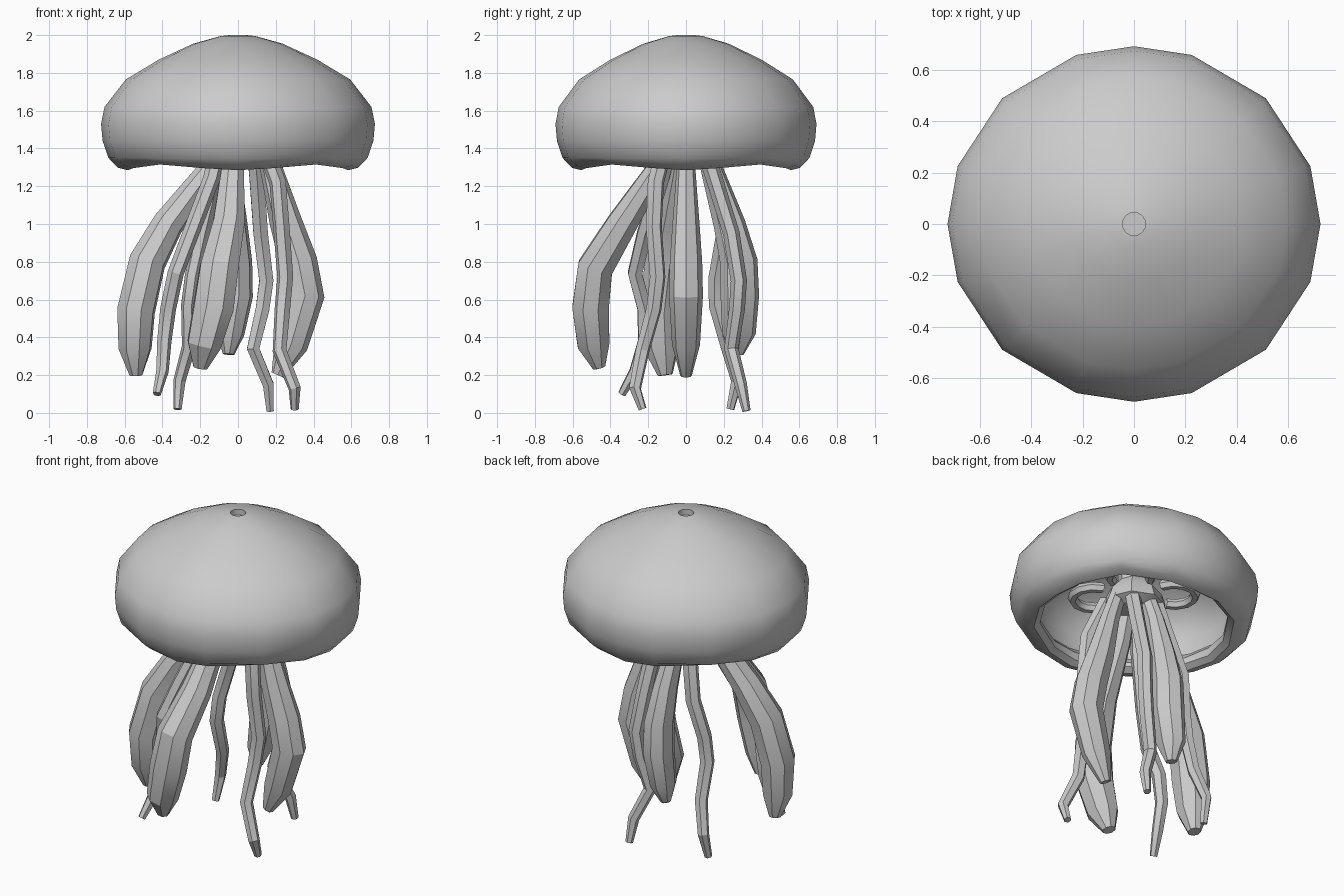
import bpy, bmesh, math
from mathutils import Vector

if "Cube" in bpy.data.objects:
    bpy.data.objects.remove(bpy.data.objects["Cube"])

mat = bpy.data.materials.new("pale_grey")
mat.diffuse_color = (0.6, 0.6, 0.6, 1)
mat.use_nodes = True
mat.node_tree.nodes["Principled BSDF"].inputs["Base Color"].default_value = mat.diffuse_color


def finish(name, bm, angle):
    bmesh.ops.remove_doubles(bm, verts=bm.verts, dist=1e-5)
    bmesh.ops.recalc_face_normals(bm, faces=bm.faces)
    me = bpy.data.meshes.new(name)
    bm.to_mesh(me)
    bm.free()
    me.materials.append(mat)
    ob = bpy.data.objects.new(name, me)
    bpy.context.collection.objects.link(ob)
    bpy.ops.object.select_all(action='DESELECT')
    ob.select_set(True)
    bpy.context.view_layer.objects.active = ob
    bpy.ops.object.shade_smooth_by_angle(angle=math.radians(angle))
    return ob


def skin(bm, rings, cap=True):
    loops = [[bm.verts.new(p) for p in r] for r in rings]
    n = len(loops[0])
    for a, b in zip(loops, loops[1:]):
        for i in range(n):
            j = (i + 1) % n
            bm.faces.new((a[i], a[j], b[j], b[i]))
    if cap:
        bm.faces.new(loops[0])
        bm.faces.new(loops[-1])


def tube(name, path, sizes, n, angle=25):
    """Tapered limb; sizes are half widths (across, outward) at each path point."""
    pts = [Vector(p) for p in path]
    az = math.atan2(pts[-2].y, pts[-2].x)
    side0 = Vector((-math.sin(az), math.cos(az), 0))
    rings = []
    for k, p in enumerate(pts):
        t = (pts[min(k + 1, len(pts) - 1)] - pts[max(k - 1, 0)]).normalized()
        side = (side0 - t * side0.dot(t)).normalized()
        out = t.cross(side)
        w, d = sizes[k]
        rings.append([p + side * w * math.cos(math.tau * i / n) + out * d * math.sin(math.tau * i / n)
                      for i in range(n)])
    bm = bmesh.new()
    skin(bm, rings)
    return finish(name, bm, angle)


# bell: hollow 16-sided dome with a rolled, gently scalloped rim and a small dimple on top
quarter = [0, 19, 45, 72]
angles = quarter + [90] + [180 - a for a in reversed(quarter)]
angles += [360 - a for a in reversed(angles[1:-1])]
profile = [(0.045, 1.965), (0.045, 2.0), (0.09, 1.995), (0.23, 1.955), (0.41, 1.87), (0.58, 1.765),
           (0.69, 1.62), (0.708, 1.53), (0.70, 1.44), (0.67, 1.35), (0.62, 1.298), (0.57, 1.285),
           (0.535, 1.31), (0.535, 1.36), (0.585, 1.41), (0.59, 1.51), (0.55, 1.62), (0.45, 1.71),
           (0.28, 1.79), (0.1, 1.83)]
bm = bmesh.new()
rings = []
for r, z in profile:
    k = 0 if r < 0.05 else 1
    lift = 0.03 if z < 1.34 else 0
    rings.append([(r * (1 + 0.024 * k) * math.cos(math.radians(a)),
                   r * (1 - 0.024 * k) * math.sin(math.radians(a)),
                   z + lift * math.sin(math.radians(2 * a)) ** 2) for a in angles])
skin(bm, rings)
finish("bell", bm, 40)

# central stalk and hub under the dome
bm = bmesh.new()
skin(bm, [[(r * math.cos(math.tau * i / 8), r * math.sin(math.tau * i / 8), z) for i in range(8)]
          for r, z in [(0.12, 1.40), (0.18, 1.43), (0.16, 1.50), (0.09, 1.58), (0.10, 1.84)]])
finish("hub", bm, 25)

# four horseshoe loops around the hub
for q in range(4):
    c = math.radians(45 + 90 * q)
    u, v = Vector((math.cos(c), math.sin(c), 0)), Vector((-math.sin(c), math.cos(c), 0))
    rings = []
    for s in range(9):
        a = math.radians(-120 + 30 * s)
        d = u * math.cos(a) + v * math.sin(a)
        mid = u * 0.23 + d * 0.12 + Vector((0, 0, 1.50))
        rings.append([mid + (d * math.cos(math.tau * i / 6) + Vector((0, 0, 1)) * math.sin(math.tau * i / 6)) * 0.03
                      for i in range(6)])
    bm = bmesh.new()
    skin(bm, rings)
    finish(f"loop_{q + 1}", bm, 40)

# four broad leaf-shaped arms
leaf = [(0.055, 0.05), (0.065, 0.06), (0.09, 0.085), (0.11, 0.1), (0.115, 0.103), (0.095, 0.09), (0.04, 0.035)]
arms = {
    "front_arm": [(-0.02, -0.09, 1.46), (-0.03, -0.16, 1.28), (-0.05, -0.34, 1.0), (-0.10, -0.48, 0.77),
                  (-0.13, -0.505, 0.56), (-0.18, -0.49, 0.36), (-0.20, -0.46, 0.24)],
    "left_arm": [(-0.09, -0.01, 1.46), (-0.16, -0.03, 1.28), (-0.37, -0.07, 1.0), (-0.48, -0.11, 0.8),
                 (-0.54, -0.14, 0.54), (-0.545, -0.13, 0.34), (-0.54, -0.11, 0.2)],
    "back_arm": [(-0.02, 0.09, 1.46), (-0.04, 0.14, 1.28), (-0.02, 0.23, 1.0), (-0.01, 0.28, 0.8),
                 (-0.01, 0.285, 0.62), (-0.04, 0.28, 0.42), (-0.05, 0.27, 0.31)],
    "right_arm": [(0.12, 0.0, 1.46), (0.18, 0.0, 1.28), (0.25, 0.0, 1.02), (0.32, 0.0, 0.8),
                  (0.355, 0.0, 0.62), (0.28, 0.0, 0.36), (0.21, 0.0, 0.2)],
}
for name, path in arms.items():
    k = 0.78 if name in ("back_arm", "right_arm") else 1.0
    tube(name, path, [(w * k, d) for w, d in leaf], 8)

# four thin wavy tentacles
thin = [(h, h) for h in (0.045, 0.045, 0.044, 0.043, 0.042, 0.038, 0.033, 0.022)]
tentacles = {
    "front_left_tentacle": [(-0.09, -0.08, 1.46), (-0.14, -0.13, 1.24), (-0.25, -0.22, 0.95), (-0.33, -0.27, 0.74),
                            (-0.37, -0.22, 0.55), (-0.39, -0.22, 0.38), (-0.40, -0.27, 0.22), (-0.43, -0.34, 0.1)],
    "back_left_tentacle": [(-0.08, 0.09, 1.46), (-0.12, 0.14, 1.24), (-0.19, 0.20, 0.95), (-0.24, 0.16, 0.72),
                           (-0.26, 0.16, 0.57), (-0.26, 0.22, 0.35), (-0.31, 0.27, 0.17), (-0.32, 0.235, 0.02)],
    "front_right_tentacle": [(0.12, -0.10, 1.46), (0.21, -0.16, 1.22), (0.23, -0.17, 0.98), (0.25, -0.15, 0.72),
                             (0.235, -0.17, 0.55), (0.22, -0.23, 0.33), (0.30, -0.27, 0.13), (0.30, -0.23, 0.02)],
    "back_right_tentacle": [(0.08, 0.08, 1.46), (0.10, 0.15, 1.24), (0.12, 0.24, 0.95), (0.15, 0.28, 0.70),
                            (0.13, 0.27, 0.55), (0.08, 0.24, 0.34), (0.16, 0.29, 0.15), (0.17, 0.32, 0.01)],
}
for name, path in tentacles.items():
    tube(name, path, thin, 6)
